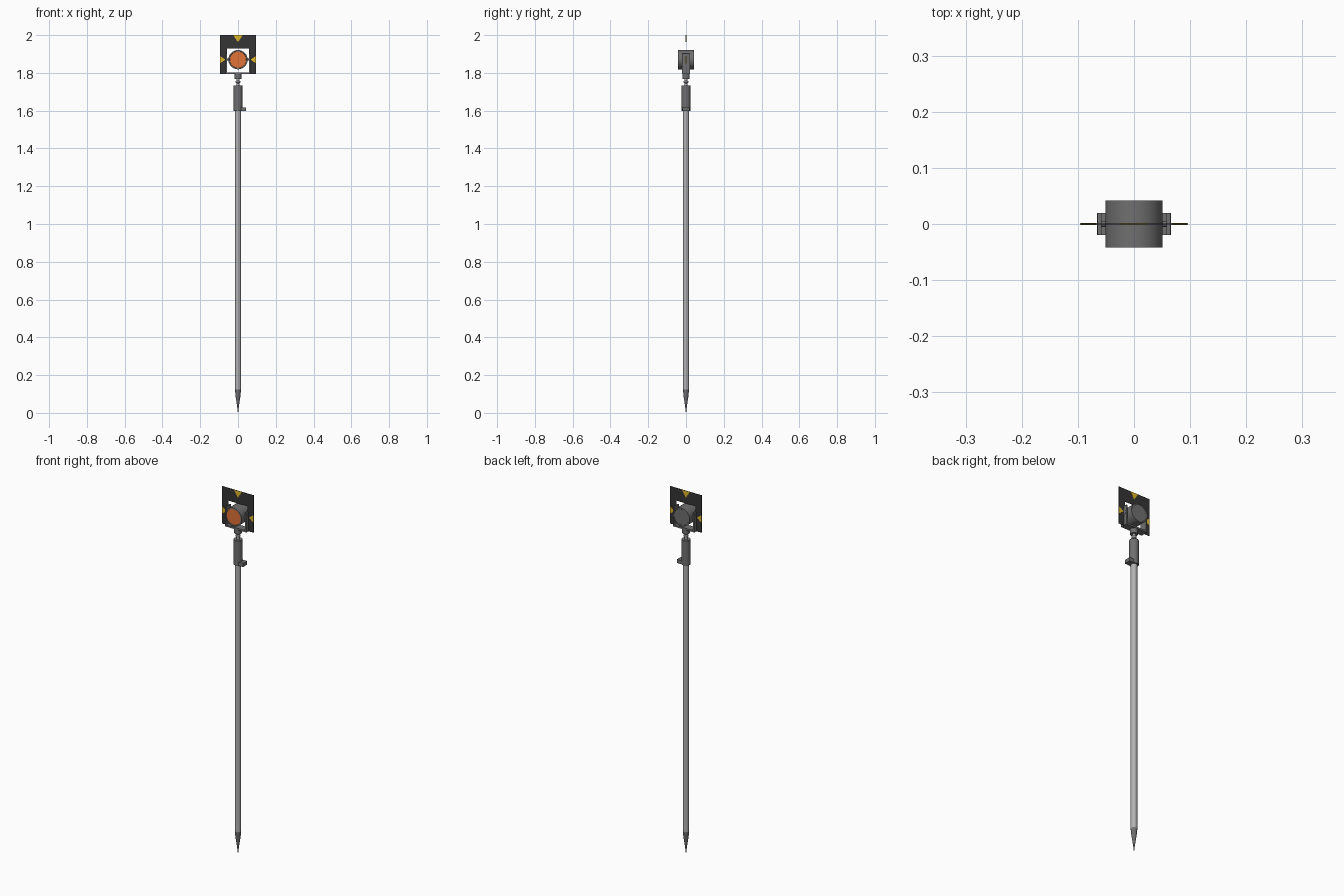
import bpy, bmesh, math
from mathutils import Matrix

if "Cube" in bpy.data.objects:
    bpy.data.objects.remove(bpy.data.objects["Cube"])

CZ = 1.870  # height of the reflector axis


def material(name, rgb):
    m = bpy.data.materials.new(name)
    m.diffuse_color = (*rgb, 1)
    m.use_nodes = True
    m.node_tree.nodes["Principled BSDF"].inputs["Base Color"].default_value = m.diffuse_color
    return m


BLACK = material("black", (0.035, 0.035, 0.037))
YELLOW = material("yellow", (0.75, 0.48, 0.02))
ORANGE = material("orange", (0.75, 0.17, 0.04))
DARK = material("dark_grey", (0.16, 0.16, 0.16))
METAL = material("metal", (0.45, 0.45, 0.45))


def finish(bm, name, mat=None, smooth=False):
    bmesh.ops.recalc_face_normals(bm, faces=bm.faces)
    me = bpy.data.meshes.new(name)
    bm.to_mesh(me)
    bm.free()
    ob = bpy.data.objects.new(name, me)
    bpy.context.collection.objects.link(ob)
    if mat:
        me.materials.append(mat)
    if smooth:
        bpy.ops.object.select_all(action='DESELECT')
        ob.select_set(True)
        bpy.context.view_layer.objects.active = ob
        bpy.ops.object.shade_smooth_by_angle(angle=math.radians(35))
    return ob


def lathe(name, profile, mat=None, n=32, matrix=None):
    """Spin (radius, height) points about z, with both ends capped."""
    bm = bmesh.new()
    rings = [[bm.verts.new((r * math.cos(2 * math.pi * i / n),
                            r * math.sin(2 * math.pi * i / n), h))
              for i in range(n)] for r, h in profile]
    for a, b in zip(rings, rings[1:]):
        for i in range(n):
            j = (i + 1) % n
            bm.faces.new((a[i], a[j], b[j], b[i]))
    bm.faces.new(rings[0])
    bm.faces.new(rings[-1])
    if matrix:
        bm.transform(matrix)
    return finish(bm, name, mat, True)


def slab(name, outline, depth, mat=None):
    """Extrude an (x, z) outline symmetrically about y = 0."""
    bm = bmesh.new()
    f = bm.faces.new([bm.verts.new((x, -depth / 2, z)) for x, z in outline])
    ext = bmesh.ops.extrude_face_region(bm, geom=[f])
    verts = [v for v in ext['geom'] if isinstance(v, bmesh.types.BMVert)]
    bmesh.ops.translate(bm, verts=verts, vec=(0, depth, 0))
    return finish(bm, name, mat)


def mirrored(half):
    return half + [(-x, z) for x, z in reversed(half)]


# Pole with pointed foot
lathe("pole", [(0.0158, 0.12), (0.0158, 1.60)], METAL)
lathe("pole_point", [(0.0008, 0), (0.004, 0.03), (0.013, 0.09),
                     (0.0162, 0.125)], DARK)

# Clamp sleeve and its lever
lathe("clamp_sleeve", [(0.0235, 1.597), (0.0235, 1.732), (0.022, 1.734)], DARK)
slab("clamp_lever", [(0.008, 1.597), (0.043, 1.597), (0.043, 1.617),
                     (0.008, 1.617)], 0.036, DARK)

# Threaded neck and yoke socket
lathe("neck", [(0.008, 1.73), (0.008, 1.745), (0.012, 1.748), (0.012, 1.756),
               (0.008, 1.759), (0.008, 1.775)], METAL)
lathe("yoke_socket", [(0.019, 1.768), (0.019, 1.798)], DARK)

# U-shaped yoke carrying the reflector
slab("yoke", mirrored([(0.065, 1.794), (0.065, 1.902),
                       (0.058, 1.902), (0.058, 1.803)]), 0.040, DARK)

# Pivot pins on both sides
for side, s in (("right", 1), ("left", -1)):
    lathe("pivot_" + side, [(0.005, 0.046), (0.005, 0.0575), (0.020, 0.058),
                            (0.020, 0.066)], DARK,
          matrix=Matrix.Translation((0, 0, CZ)) @ Matrix.Rotation(s * math.pi / 2, 4, 'Y'))

# Reflector housing with front rim, lens and rear cap, spun about the y axis
to_front = Matrix.Translation((0, 0, CZ)) @ Matrix.Rotation(math.pi / 2, 4, 'X')
lathe("reflector_housing", [(0.044, -0.041), (0.045, -0.042), (0.051, -0.042),
                            (0.051, 0.042), (0.0445, 0.042), (0.0435, 0.037)],
      DARK, 48, to_front)
lathe("reflector_lens", [(0.0435, 0.034), (0.0435, 0.0395)], ORANGE, 48, to_front)

# Target plate, open at the bottom
slab("target_plate", [(0.096, 1.794), (0.096, 2.0), (-0.096, 2.0), (-0.096, 1.794),
                      (-0.058, 1.794), (-0.058, 1.930), (0.058, 1.930),
                      (0.058, 1.794)], 0.002, BLACK)

# Yellow aiming triangles, seen from both faces
slab("top_marker", [(-0.025, 1.9995), (0.025, 1.9995), (0, 1.963)], 0.0035, YELLOW)
for side, s in (("right", 1), ("left", -1)):
    slab("marker_" + side, [(s * 0.0955, CZ + 0.020), (s * 0.0955, CZ - 0.020),
                            (s * 0.067, CZ)], 0.0035, YELLOW)
